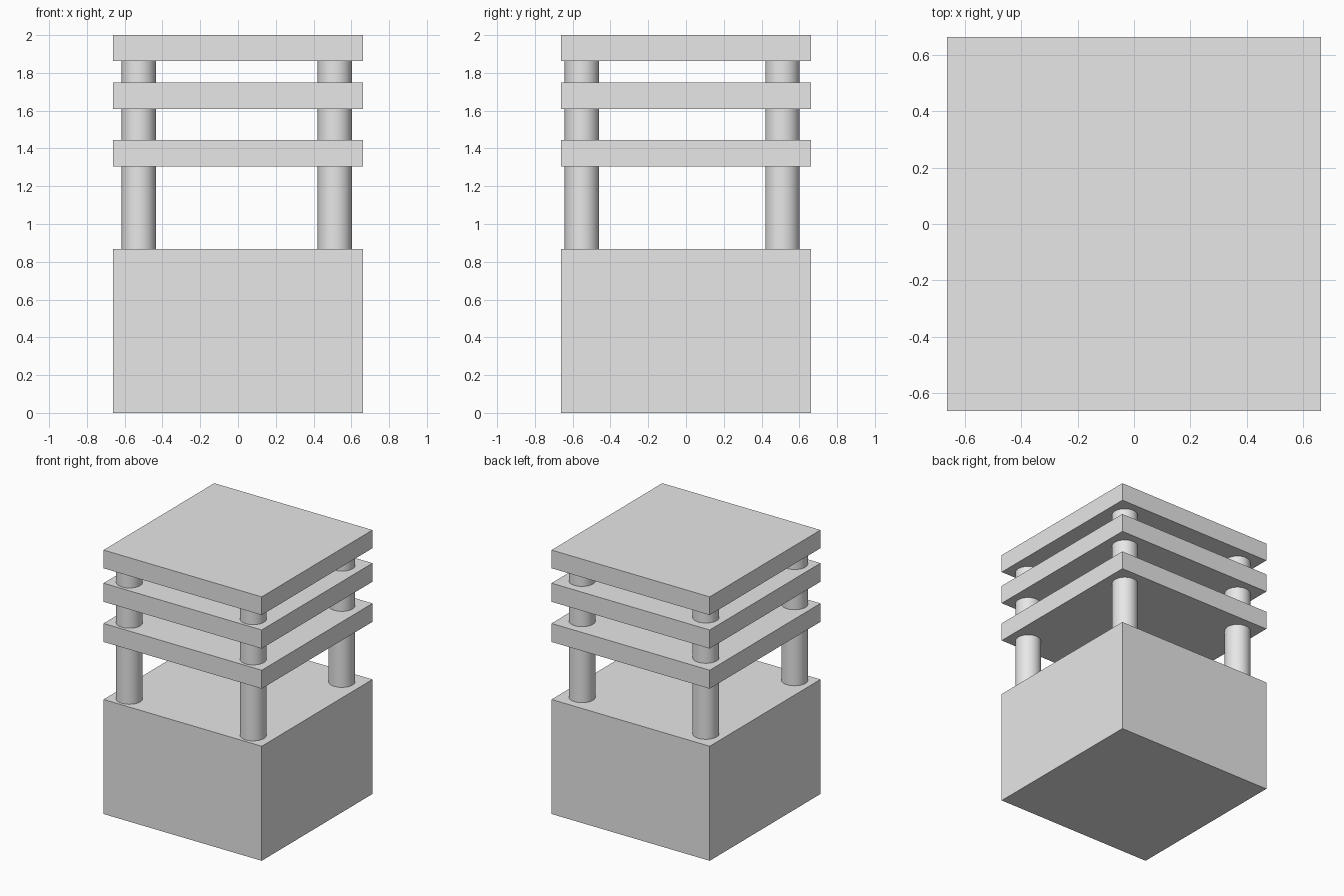
import bpy
import math

cube = bpy.data.objects.get("Cube")
if cube:
    bpy.data.objects.remove(cube, do_unlink=True)

# Single pale grey finish
grey = bpy.data.materials.new("pale_grey")
grey.use_nodes = True
colour = (0.8, 0.8, 0.8, 1)
grey.diffuse_color = colour
grey.node_tree.nodes["Principled BSDF"].inputs["Base Color"].default_value = colour

WIDTH = 1.326
COLUMN_RADIUS = 0.091
BASE_TOP = 0.868
ROOF_BOTTOM = 1.862


def finish(name):
    obj = bpy.context.object
    obj.name = name
    obj.data.materials.append(grey)
    return obj


def block(name, bottom, top):
    bpy.ops.mesh.primitive_cube_add(size=1, location=(0, 0, (bottom + top) / 2))
    obj = finish(name)
    obj.scale = (WIDTH, WIDTH, top - bottom)
    bpy.ops.object.transform_apply(location=False, rotation=False, scale=True)


def column(name, x, y):
    bpy.ops.mesh.primitive_cylinder_add(
        vertices=48, radius=COLUMN_RADIUS, depth=ROOF_BOTTOM - BASE_TOP,
        location=(x, y, (BASE_TOP + ROOF_BOTTOM) / 2))
    finish(name)
    bpy.ops.object.shade_smooth_by_angle(angle=math.radians(30))


# Solid base and the three stacked slabs
block("base_block", 0, BASE_TOP)
block("lower_slab", 1.304, 1.444)
block("middle_slab", 1.608, 1.749)
block("top_slab", ROOF_BOTTOM, 2)

# Corner columns, running up through the slabs
for side, x in (("right", -0.525), ("left", 0.513)):
    for end, y in (("front", -0.551), ("back", 0.511)):
        column(f"{end}_{side}_column", x, y)
